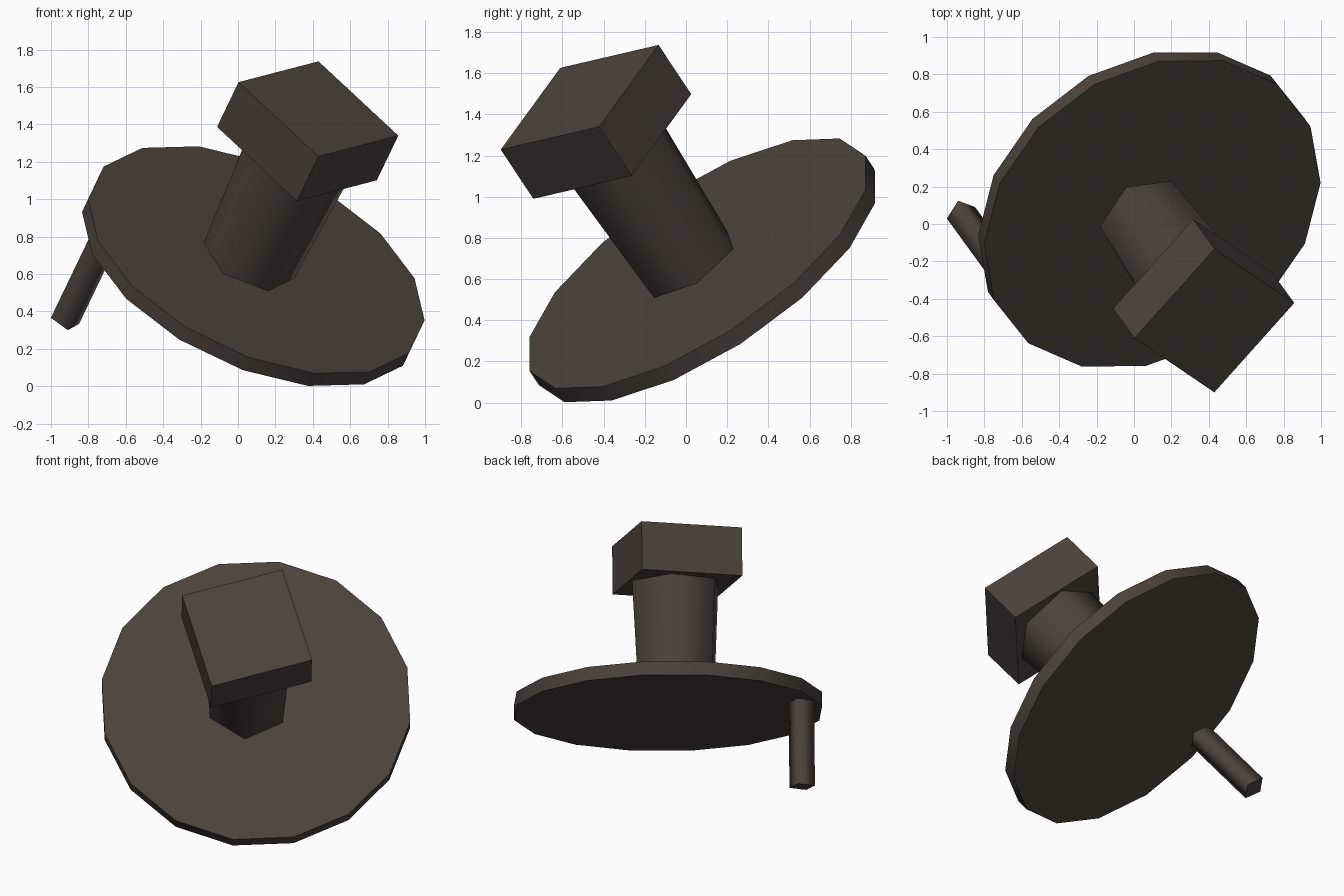
import bpy, bmesh, math
from mathutils import Vector

if "Cube" in bpy.data.objects:
    bpy.data.objects.remove(bpy.data.objects["Cube"])

# Tilted frame shared by all parts: U and V lie in the disc, N points to the block
U = Vector((0.657, 0.734, 0.171)).normalized()
N = Vector((0.372, -0.513, 0.7735)).normalized()
V = U.cross(N) * -1
if V.dot(Vector((0.656, -0.444, -0.610))) < 0:
    V = -V

metal = bpy.data.materials.new("dark brown metal")
metal.diffuse_color = (0.07, 0.056, 0.045, 1)
metal.use_nodes = True
metal.node_tree.nodes["Principled BSDF"].inputs["Base Color"].default_value = metal.diffuse_color


def prism(name, base, length, r0, r1, sides, turn, smooth=True):
    """Straight or tapered prism along N, starting at base."""
    bm = bmesh.new()
    rings = []
    for r, h in ((r0, 0), (r1, length)):
        ring = []
        for i in range(sides):
            a = math.radians(turn) + math.tau * i / sides
            ring.append(bm.verts.new(base + N * h + (U * math.cos(a) + V * math.sin(a)) * r))
        rings.append(ring)
    caps = [bm.faces.new(ring) for ring in rings]
    for i in range(sides):
        j = (i + 1) % sides
        f = bm.faces.new((rings[0][i], rings[0][j], rings[1][j], rings[1][i]))
        f.smooth = smooth
    for cap in caps:
        for e in cap.edges:
            e.smooth = False
    bmesh.ops.recalc_face_normals(bm, faces=bm.faces)
    me = bpy.data.meshes.new(name)
    bm.to_mesh(me)
    bm.free()
    me.materials.append(metal)
    ob = bpy.data.objects.new(name, me)
    bpy.context.collection.objects.link(ob)
    return ob


# Wide sixteen-sided disc
disc_top = Vector((0.098, 0.056, 0.676))
prism("disc", disc_top - N * 0.087, 0.087, 0.97, 0.97, 16, 2.4)

# Six-sided shaft, slightly wider at the block
prism("shaft", Vector((0.06, 0.02, 0.675)), 0.73, 0.262, 0.298, 6, -9.8)

# Square block on the shaft
prism("block", Vector((0.315, -0.358, 1.244)), 0.309, 0.46, 0.46, 4, 45, smooth=False)

# Four-sided crank handle under the rim
prism("handle", Vector((-0.925, 0.06, 0.35)), 0.553, 0.083, 0.083, 4, 33.5)
